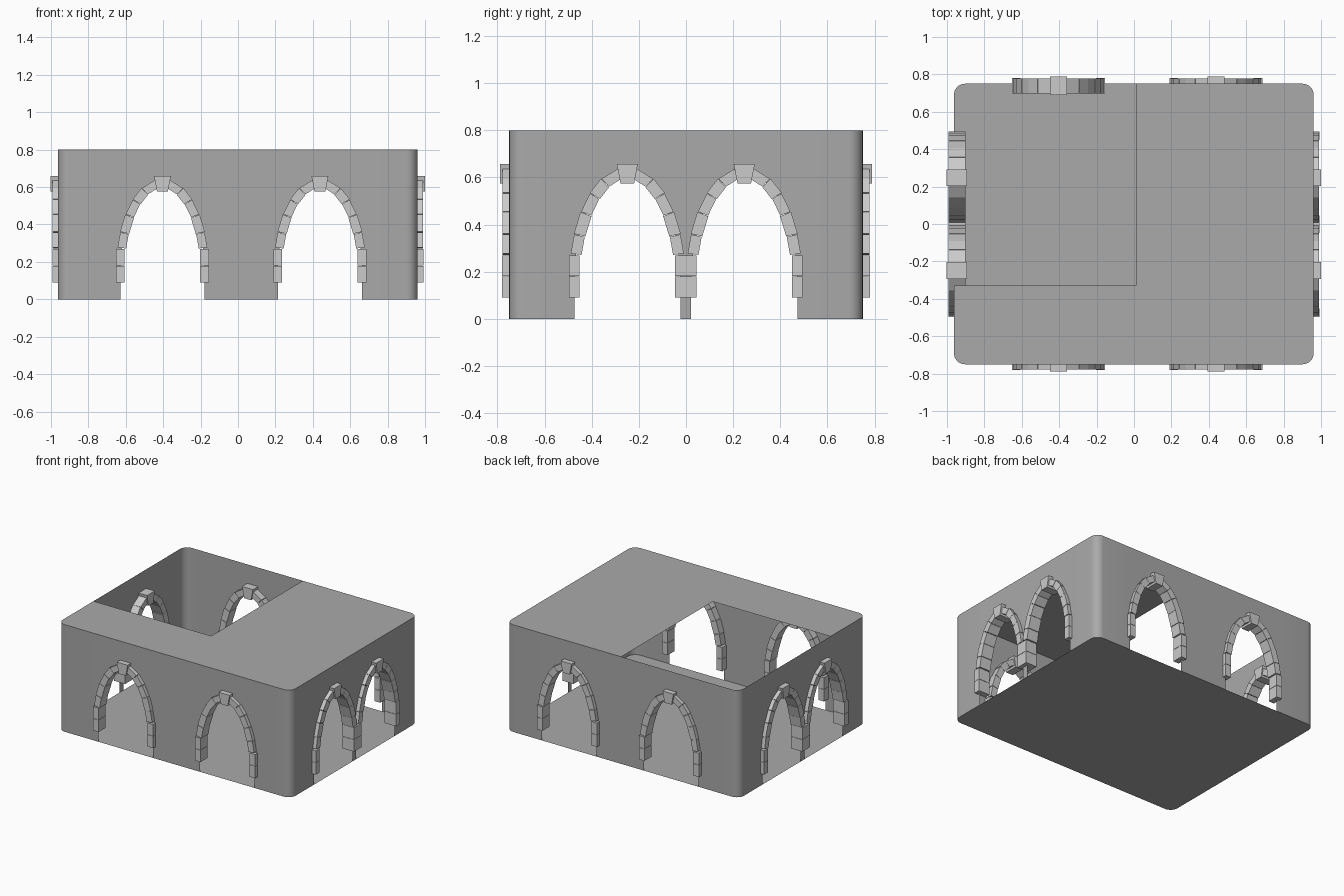
import bpy, bmesh, math

if "Cube" in bpy.data.objects:
    bpy.data.objects.remove(bpy.data.objects["Cube"])

X0, X1, Y, H, R = -0.963, 0.961, 0.75, 0.80, 0.06
SPRING, HW, RISE = 0.15, 0.225, 0.47          # arch centre-line ellipse
CX, CY = (-0.404, 0.438), (-0.249, 0.247)     # arch centres on long / short walls


def grey(name, v):
    m = bpy.data.materials.new(name)
    m.diffuse_color = (v, v, v, 1)
    m.use_nodes = True
    m.node_tree.nodes["Principled BSDF"].inputs["Base Color"].default_value = m.diffuse_color
    return m


PLASTER, STONE = grey("plaster", 0.40), grey("stone", 0.54)


def finish(name, bm, mat, recalc=True):
    if recalc:
        bmesh.ops.recalc_face_normals(bm, faces=bm.faces)
    me = bpy.data.meshes.new(name)
    bm.to_mesh(me)
    bm.free()
    me.materials.append(mat)
    ob = bpy.data.objects.new(name, me)
    bpy.context.collection.objects.link(ob)
    return ob


def corner(cx, cy, a0, n=8):
    return [(cx + R * math.cos(math.radians(a0 + 90 * i / n)),
             cy + R * math.sin(math.radians(a0 + 90 * i / n))) for i in range(n + 1)]


FR = corner(X1 - R, -Y + R, 270)
BR = corner(X1 - R, Y - R, 0)
BL = corner(X0 + R, Y - R, 90)
FL = corner(X0 + R, -Y + R, 180)


def panel(centres, to3d, lo, hi):
    """Wall profile: (position, lower edge height) with arched openings."""
    pts = [(lo, 0)]
    for c in centres:
        pts.append((c - HW, 0))
        for i in range(29):
            a = math.pi * (1 - i / 28)
            pts.append((c + HW * math.cos(a), SPRING + RISE * math.sin(a)))
        pts.append((c + HW, 0))
    pts.append((hi, 0))
    return [(*to3d(u, 0), z) for u, z in pts]


# Each wall: mapping from (along, outward) to x, y
WALLS = {
    "front": (CX, lambda u, d: (u, -Y - d), X0 + R, X1 - R),
    "right": (CY, lambda u, d: (X1 + d, u), -Y + R, Y - R),
    "back": (CX, lambda u, d: (u, Y + d), X0 + R, X1 - R),
    "left": (CY, lambda u, d: (X0 - d, u), -Y + R, Y - R),
}

# Thin wall shell with rounded corners
ring = []
for name, cor, rev in (("front", FR, 0), ("right", BR, 0), ("back", BL, 1), ("left", FL, 1)):
    p = panel(*WALLS[name])
    ring += p[::-1] if rev else p
    ring += [(x, y, 0) for x, y in cor[1:-1]]
bm = bmesh.new()
for (xa, ya, za), (xb, yb, zb) in zip(ring, ring[1:] + ring[:1]):
    if math.hypot(xa - xb, ya - yb) > 1e-5:
        bm.faces.new([bm.verts.new(v) for v in
                      ((xa, ya, za), (xb, yb, zb), (xb, yb, H), (xa, ya, H))])
bmesh.ops.remove_doubles(bm, verts=bm.verts, dist=1e-5)
walls = finish("walls", bm, PLASTER)
bpy.context.view_layer.objects.active = walls
walls.select_set(True)
bpy.ops.object.shade_smooth_by_angle(angle=math.radians(30))


# Floor, and L-shaped roof with the back left part open
def sheet(name, pts, z, flip=False):
    bm = bmesh.new()
    f = bm.faces.new([bm.verts.new((x, y, z)) for x, y in pts])
    if flip:
        f.normal_flip()
    finish(name, bm, PLASTER, False)


sheet("floor", FR + BR + BL + FL, 0, True)
sheet("roof", FR + BR + [(0.01, Y), (0.01, -0.33), (X0, -0.33)] + FL, H)


# Arch stones
def stone(bm, quad, c, to3d, d_in, d_out):
    a, b = [[bm.verts.new((*to3d(c + u, d), z)) for u, z in quad] for d in (d_in, d_out)]
    bm.faces.new(a)
    bm.faces.new(b[::-1])
    for i in range(4):
        j = (i + 1) % 4
        bm.faces.new((a[i], b[i], b[j], a[j]))


def offset(t, o):
    nx, nz = math.cos(t) / HW, math.sin(t) / RISE
    n = math.hypot(nx, nz)
    return (HW * math.cos(t) + o * nx / n, SPRING + RISE * math.sin(t) + o * nz / n)


JOINTS = [0.265, 0.45, 0.68, 0.91, 1.14, 1.42]
for name, (centres, to3d, lo, hi) in WALLS.items():
    inner = -0.063 if name in ("left", "right") else -0.053
    for k, c in enumerate(centres):
        bm = bmesh.new()
        for s in (-1, 1):
            # two upright blocks, curved stones, then the keystone
            for z0, z1 in ((0.09, 0.179), (0.181, 0.268)):
                stone(bm, [(s * 0.202, z0), (s * 0.248, z0), (s * 0.248, z1), (s * 0.202, z1)],
                      c, to3d, inner, 0.030)
            for i, (t0, t1) in enumerate(zip(JOINTS, JOINTS[1:])):
                w = 0.025 if i % 2 else 0.023
                q = [offset(t0 + 0.003, -w), offset(t0 + 0.003, w),
                     offset(t1 - 0.003, w), offset(t1 - 0.003, -w)]
                stone(bm, [(s * u, z) for u, z in q], c, to3d, inner, 0.028)
        stone(bm, [(-0.029, 0.575), (0.029, 0.575), (0.045, 0.658), (-0.045, 0.658)],
              c, to3d, inner - 0.008, 0.039)
        finish(f"{name}_arch_stones_{k + 1}", bm, STONE)
